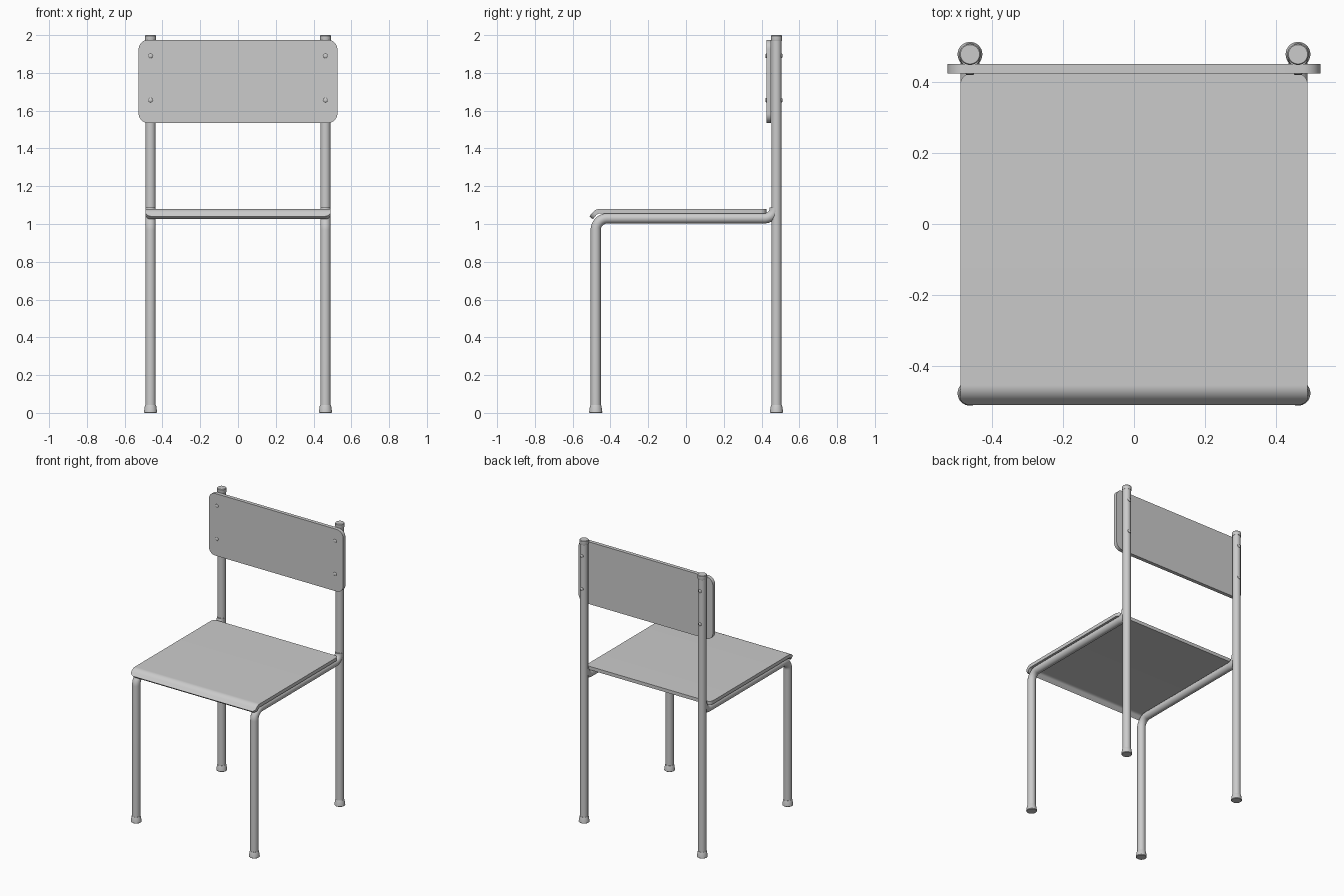
import bpy, bmesh, math

if "Cube" in bpy.data.objects:
    bpy.data.objects.remove(bpy.data.objects["Cube"])

X, YB, YF, R = 0.463, 0.479, -0.478, 0.027   # tube offsets and radius


def finish(name, bm, angle=35):
    bmesh.ops.recalc_face_normals(bm, faces=bm.faces)
    me = bpy.data.meshes.new(name)
    bm.to_mesh(me)
    bm.free()
    ob = bpy.data.objects.new(name, me)
    bpy.context.collection.objects.link(ob)
    smooth(ob, angle)
    return ob


def smooth(ob, angle=35):
    bpy.ops.object.select_all(action='DESELECT')
    ob.select_set(True)
    bpy.context.view_layer.objects.active = ob
    bpy.ops.object.shade_smooth_by_angle(angle=math.radians(angle))


def arc(cx, cy, r, a0, a1, n=10):
    return [(cx + r * math.cos(math.radians(a0 + (a1 - a0) * i / n)),
             cy + r * math.sin(math.radians(a0 + (a1 - a0) * i / n))) for i in range(n + 1)]


def lathe(name, profile, loc, axis='Z', n=32):
    """Solid of revolution from (radius, height) points; axis Z, or -Y / Y."""
    bm = bmesh.new()
    rings = []
    for r, h in profile:
        ring = []
        for i in range(n):
            a = 2 * math.pi * i / n
            u, v = r * math.cos(a), r * math.sin(a)
            p = {'Z': (u, v, h), 'Y': (u, h, v), '-Y': (u, -h, v)}[axis]
            ring.append(bm.verts.new([p[k] + loc[k] for k in range(3)]))
        rings.append(ring)
    for a, b in zip(rings, rings[1:]):
        for i in range(n):
            bm.faces.new((a[i], a[(i + 1) % n], b[(i + 1) % n], b[i]))
    bm.faces.new(rings[0])
    bm.faces.new(rings[-1])
    return finish(name, bm)


def tube(name, points, r):
    cu = bpy.data.curves.new(name, 'CURVE')
    cu.dimensions = '3D'
    cu.bevel_depth = r
    cu.bevel_resolution = 6
    cu.use_fill_caps = True
    sp = cu.splines.new('POLY')
    sp.points.add(len(points) - 1)
    for p, co in zip(sp.points, points):
        p.co = (*co, 1)
    ob = bpy.data.objects.new(name, cu)
    bpy.context.collection.objects.link(ob)
    bpy.ops.object.select_all(action='DESELECT')
    ob.select_set(True)
    bpy.context.view_layer.objects.active = ob
    bpy.ops.object.convert(target='MESH')
    smooth(bpy.context.view_layer.objects.active)


# Frame: posts, bent leg-and-rail tubes, feet, caps and screws
foot = [(0.032, 0), (0.035, 0.003), (0.034, 0.012), (0.030, 0.037), (0.028, 0.042), (0.02, 0.042)]
cap = [(0.02, 0), (0.029, 0), (0.030, 0.003), (0.030, 0.026), (0.027, 0.03)]
head = [(0.012, -0.004), (0.012, 0.001), (0.009, 0.004), (0.004, 0.005)]
path = [(YF, 0.005)] + arc(YF + 0.062, 1.03 - 0.062, 0.062, 180, 90, 12) \
    + arc(0.415, 1.085, 0.055, -90, 0, 10)
for side, s in (("left", -1), ("right", 1)):
    x = s * X
    tube(side + "_back_post", [(x, YB, 0.005), (x, YB, 1.99)], R)
    tube(side + "_front_leg_rail", [(x, y, z) for y, z in path], R)
    lathe(side + "_back_foot", foot, (x, YB, 0))
    lathe(side + "_front_foot", foot, (x, YF, 0))
    lathe(side + "_post_cap", cap, (x, YB, 1.97))
    for z in (1.656, 1.89):
        lathe(side + "_screw_front", head, (x, 0.425, z), '-Y', 16)
        lathe(side + "_screw_back", head, (x, YB + R, z), 'Y', 16)

# Backrest: rounded rectangular panel
bm = bmesh.new()
w, z0, z1, r = 0.526, 1.535, 1.975, 0.05
outline = arc(w - r, z1 - r, r, 0, 90) + arc(-w + r, z1 - r, r, 90, 180) \
    + arc(-w + r, z0 + r, r, 180, 270) + arc(w - r, z0 + r, r, 270, 360)
face = bm.faces.new([bm.verts.new((px, 0.425, pz)) for px, pz in outline])
ext = bmesh.ops.extrude_face_region(bm, geom=[face])
bmesh.ops.translate(bm, vec=(0, 0.026, 0),
                    verts=[v for v in ext['geom'] if isinstance(v, bmesh.types.BMVert)])
finish("backrest", bm)

# Seat: strip along the depth with rounded corners and a rolled front lip
W, T, RC, FLAT, BEND, ANG, LIP = 0.49, 0.024, 0.03, 0.88, 0.05, math.radians(50), 0.028
total = FLAT + BEND * ANG + LIP


def along(s):
    """Top surface point and slope angle at arc length s from the back edge."""
    if s <= FLAT:
        return 0.425 - s, 1.08, 0
    a = min((s - FLAT) / BEND, ANG)
    t = max(0, s - FLAT - BEND * ANG)
    return (0.425 - FLAT - BEND * math.sin(a) - t * math.cos(a),
            1.08 - BEND * (1 - math.cos(a)) - t * math.sin(a), a)


corner = [RC * (1 - math.cos(math.pi / 2 * i / 8)) for i in range(9)]
stations = corner + [FLAT] + [FLAT + BEND * ANG * i / 10 for i in range(1, 11)] \
    + [total - c for c in corner]
bm = bmesh.new()
loops = []
for s in sorted(set(round(v, 6) for v in stations)):
    y, z, a = along(s)
    d = max(0, RC - min(s, total - s))
    hw = W - RC + math.sqrt(max(0, RC * RC - d * d))
    ny, nz = y + T * math.sin(a), z - T * math.cos(a)
    loops.append([bm.verts.new(p) for p in
                  ((-hw, y, z), (hw, y, z), (hw, ny, nz), (-hw, ny, nz))])
for a, b in zip(loops, loops[1:]):
    for i in range(4):
        j = (i + 1) % 4
        bm.faces.new((a[i], a[j], b[j], b[i]))
bm.faces.new(loops[0])
bm.faces.new(loops[-1])
finish("seat", bm)
